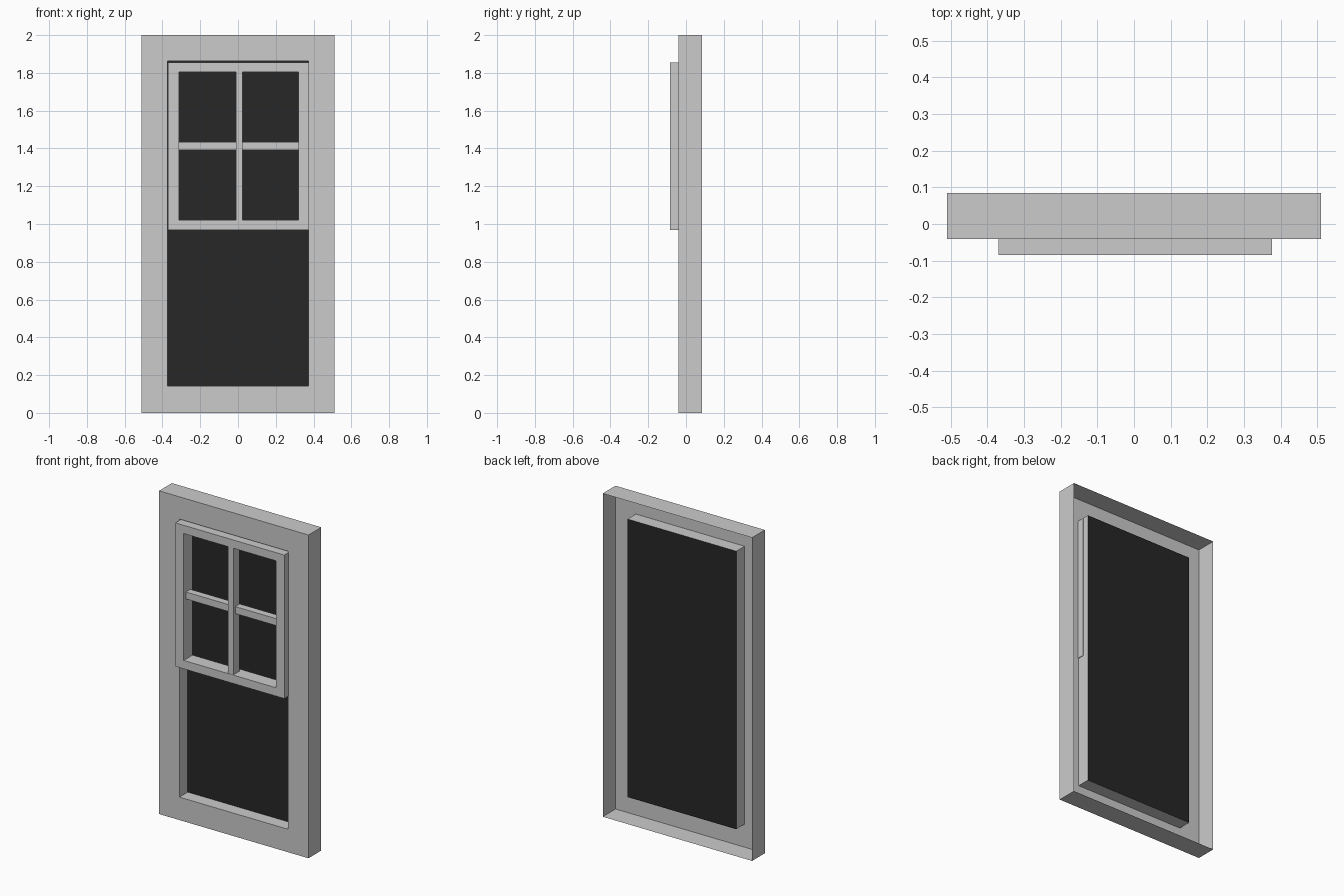
import bpy, bmesh

if "Cube" in bpy.data.objects:
    bpy.data.objects.remove(bpy.data.objects["Cube"])


def finish(bm, name):
    bmesh.ops.recalc_face_normals(bm, faces=bm.faces)
    mesh = bpy.data.meshes.new(name)
    bm.to_mesh(mesh)
    bm.free()
    obj = bpy.data.objects.new(name, mesh)
    bpy.context.collection.objects.link(obj)
    return obj


def rect_loop(bm, rect, y):
    x0, x1, z0, z1 = rect
    return [bm.verts.new((x, y, z)) for x, z in ((x0, z0), (x1, z0), (x1, z1), (x0, z1))]


def rect_shell(name, steps, closed=False):
    """Join successive rectangles (rect, y) with quads."""
    bm = bmesh.new()
    loops = [rect_loop(bm, r, y) for r, y in steps]
    pairs = list(zip(loops, loops[1:]))
    if closed:
        pairs.append((loops[-1], loops[0]))
    for a, b in pairs:
        for i in range(4):
            j = (i + 1) % 4
            bm.faces.new((a[i], a[j], b[j], b[i]))
    return finish(bm, name)


def box(name, x0, x1, y0, y1, z0, z1):
    bm = bmesh.new()
    bmesh.ops.create_cube(bm, size=1)
    for v in bm.verts:
        v.co = (x1 if v.co.x > 0 else x0, y1 if v.co.y > 0 else y0, z1 if v.co.z > 0 else z0)
    return finish(bm, name)


OUTER = (-0.511, 0.511, 0.0, 2.0)
OPENING = (-0.372, 0.372, 0.142, 1.862)
SASH = (-0.37, 0.376, 0.968, 1.856)
PANES = (-0.313, 0.32, 1.02, 1.805)
FRONT, BACK, GLASS_Y = -0.041, 0.084, 0.04
SASH_FRONT, SASH_BACK = -0.084, 0.003

# Casing: open-backed shell whose opening is lined back to the glass
rect_shell("window_frame", [(OUTER, BACK), (OUTER, FRONT), (OPENING, FRONT), (OPENING, GLASS_Y)])

# Dark glass pane
bm = bmesh.new()
bm.faces.new(rect_loop(bm, OPENING, GLASS_Y))
glass = finish(bm, "glass")
mat = bpy.data.materials.new("dark_glass")
mat.diffuse_color = (0.02, 0.02, 0.02, 1)
mat.use_nodes = True
mat.node_tree.nodes["Principled BSDF"].inputs["Base Color"].default_value = mat.diffuse_color
glass.data.materials.append(mat)

# Raised upper sash
rect_shell("upper_sash", [(SASH, SASH_FRONT), (PANES, SASH_FRONT), (PANES, SASH_BACK), (SASH, SASH_BACK)], closed=True)

# Glazing bars, the horizontal one set slightly deeper
box("vertical_bar", -0.011, 0.025, -0.082, -0.02, PANES[2], PANES[3])
box("horizontal_bar", PANES[0], PANES[1], -0.062, -0.018, 1.392, 1.435)
